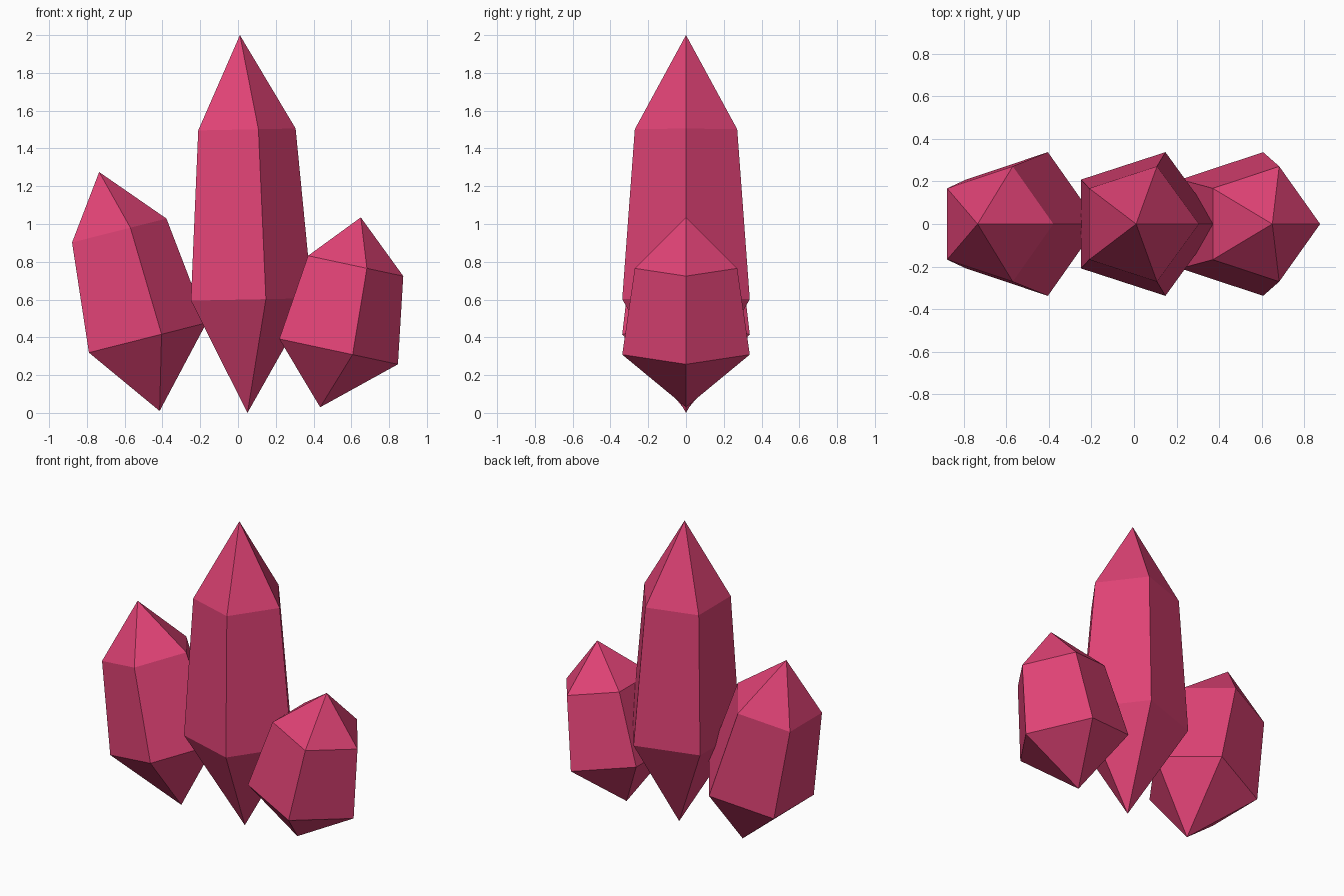
import bpy
import bmesh
from math import cos, sin, tau
from mathutils import Vector

if "Cube" in bpy.data.objects:
    bpy.data.objects.remove(bpy.data.objects["Cube"], do_unlink=True)

pink = bpy.data.materials.new("crystal_pink")
colour = (0.74, 0.055, 0.178, 1.0)
pink.use_nodes = True
pink.diffuse_color = colour
pink.node_tree.nodes["Principled BSDF"].inputs["Base Color"].default_value = colour

SIDES = 5
# Each ring: position along the axis, radius
RINGS = [(0.30, 0.355), (0.75, 0.285)]


def crystal(name, bottom, top):
    """Five-sided pointed shard along the axis from bottom to top (x, z)."""
    low = Vector((bottom[0], 0, bottom[1]))
    high = Vector((top[0], 0, top[1]))
    depth = Vector((0, 1, 0))
    across = depth.cross((high - low).normalized())

    bm = bmesh.new()
    foot, tip = bm.verts.new(low), bm.verts.new(high)
    rings = []
    for along, radius in RINGS:
        centre = low.lerp(high, along)
        rings.append([
            bm.verts.new(centre + radius * (across * cos(tau * i / SIDES)
                                            + depth * sin(tau * i / SIDES)))
            for i in range(SIDES)])
    lower, upper = rings
    for i in range(SIDES):
        j = (i + 1) % SIDES
        bm.faces.new((foot, lower[j], lower[i]))
        bm.faces.new((lower[i], lower[j], upper[j], upper[i]))
        bm.faces.new((upper[i], upper[j], tip))
    bmesh.ops.recalc_face_normals(bm, faces=bm.faces)

    mesh = bpy.data.meshes.new(name)
    bm.to_mesh(mesh)
    bm.free()
    mesh.materials.append(pink)
    bpy.context.collection.objects.link(bpy.data.objects.new(name, mesh))


# Tall middle shard with a shorter one leaning out on each side
crystal("middle_crystal", (0.05, 0.0), (0.01, 2.0))
crystal("right_crystal", (-0.415, 0.01), (-0.735, 1.275))
crystal("left_crystal", (0.435, 0.03), (0.65, 1.035))
